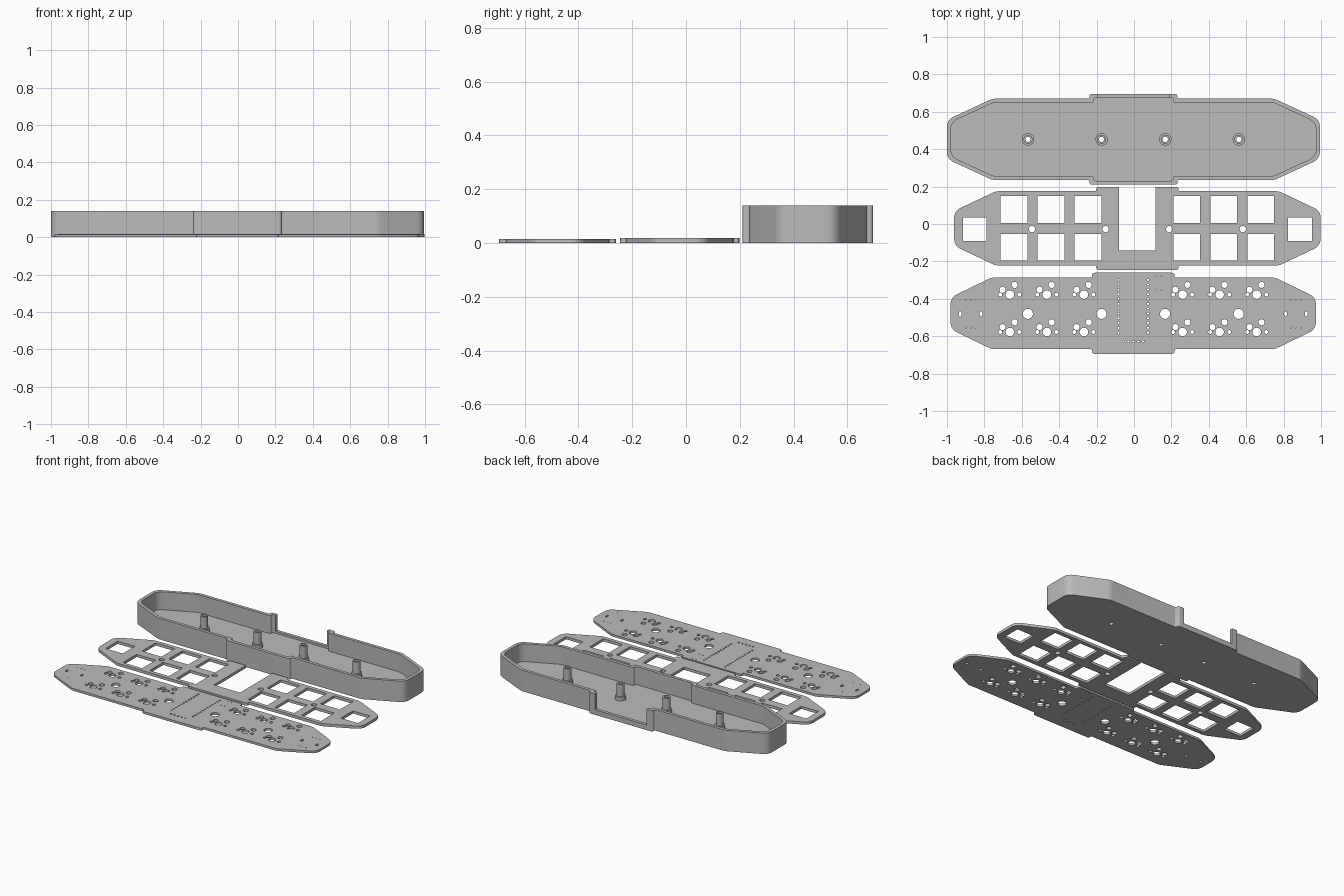
import bpy, math

if "Cube" in bpy.data.objects:
    bpy.data.objects.remove(bpy.data.objects["Cube"])

grey = bpy.data.materials.new("plain grey")
grey.diffuse_color = (0.50, 0.50, 0.50, 1)
grey.use_nodes = True
grey.node_tree.nodes["Principled BSDF"].inputs["Base Color"].default_value = grey.diffuse_color


def fillet(pts, seg=5):
    """Round each (x, y, d) corner; d is the distance cut back along both edges."""
    out = []
    n = len(pts)
    for i, (x, y, d) in enumerate(pts):
        if d == 0:
            out.append((x, y))
            continue
        ends = []
        for q in (pts[i - 1], pts[(i + 1) % n]):
            l = math.hypot(q[0] - x, q[1] - y)
            k = min(d / l, 0.5)
            ends.append((x + (q[0] - x) * k, y + (q[1] - y) * k))
        a, b = ends
        for s in range(seg + 1):
            t = s / seg
            out.append(tuple((1 - t) ** 2 * a[j] + 2 * t * (1 - t) * (x, y)[j] + t * t * b[j]
                             for j in (0, 1)))
    return out


def outline(L, e, c, W, bx, B, t=0, notch=None):
    """Long board with tapered ends and a wider middle, inset by t, opened at the back by notch."""
    L, e, c, W, bx, B = L - t, e - 0.64 * t, c - 0.22 * t, W - t, bx - t, B - t
    quarter = [(bx, B, 0.016), (bx, W, 0.008), (c, W, 0.02), (L, e, 0.04)]
    right = quarter + [(x, -y, d) for x, y, d in reversed(quarter)]
    left = [(-x, y, d) for x, y, d in reversed(right)]
    pts = right + left
    if notch:
        pts = [(notch, B, 0)] + pts + [(-notch, B, 0)]
    return pts


def circle(x, y, r, n=20, ry=None):
    return [(x + r * math.cos(2 * math.pi * i / n), y + (ry or r) * math.sin(2 * math.pi * i / n))
            for i in range(n)]


def rect(x, y, w, h):
    return [(x - w / 2, y - h / 2), (x + w / 2, y - h / 2), (x + w / 2, y + h / 2), (x - w / 2, y + h / 2)]


def sheet(name, loops, z0, z1, loc):
    """Solid sheet from an outer loop and hole loops."""
    cu = bpy.data.curves.new(name, 'CURVE')
    cu.dimensions = '2D'
    cu.fill_mode = 'BOTH'
    cu.extrude = (z1 - z0) / 2
    for loop in loops:
        sp = cu.splines.new('POLY')
        sp.points.add(len(loop) - 1)
        for p, (x, y) in zip(sp.points, loop):
            p.co = (x, y, 0, 1)
        sp.use_cyclic_u = True
    tmp = bpy.data.objects.new(name + "_curve", cu)
    bpy.context.collection.objects.link(tmp)
    dg = bpy.context.evaluated_depsgraph_get()
    me = bpy.data.meshes.new_from_object(tmp.evaluated_get(dg))
    bpy.data.objects.remove(tmp)
    bpy.data.curves.remove(cu)
    ob = bpy.data.objects.new(name, me)
    bpy.context.collection.objects.link(ob)
    ob.location = (loc[0], loc[1], (z0 + z1) / 2)
    me.materials.clear()
    me.materials.append(grey)
    bpy.ops.object.select_all(action='DESELECT')
    ob.select_set(True)
    bpy.context.view_layer.objects.active = ob
    bpy.ops.object.shade_smooth_by_angle(angle=math.radians(30))
    return ob


SCREWS = (-0.5635, -0.17, 0.17, 0.5635)
KEYS = [(s * x, y) for s in (-1, 1) for x in (0.264, 0.462, 0.66) for y in (-0.1, 0.1)]

# Case: floor, open-backed wall, low sill in the opening, hollow screw posts
case = (-0.003, 0.4525)
dims = (0.997, 0.105, 0.752, 0.218, 0.235, 0.2425)
T, NOTCH = 0.021, 0.19
sheet("case_floor", [fillet(outline(*dims))] + [circle(x, 0, 0.014) for x in SCREWS], 0, 0.02, case)
wall = fillet(outline(*dims, notch=NOTCH)) + fillet(outline(*dims, t=T, notch=NOTCH))[::-1]
sheet("case_wall", [wall], 0.02, 0.14, case)
sheet("case_sill", [rect(0, dims[5] - T / 2, 2 * NOTCH, T)], 0.02, 0.034, case)
for x in SCREWS:
    sheet("post_base", [circle(x, 0, 0.033, 24), circle(x, 0, 0.014)], 0.02, 0.045, case)
    sheet("post_shaft", [circle(x, 0, 0.024, 24), circle(x, 0, 0.014)], 0.045, 0.125, case)

# Switch plate: square key openings, end openings, screw holes, slot open at the back
plate = [(0.0975, 0.2215), (0.0975, -0.119), (-0.0975, -0.119), (-0.0975, 0.2215)]
edge = fillet(outline(0.98, 0.093, 0.756, 0.199, 0.22, 0.2215, notch=0.0975))
loops = [edge + plate[2:3] + plate[1:2]]
loops += [rect(x, y * 1.01, 0.143, 0.143) for x, y in KEYS]
loops += [rect(s * 0.87, -0.004, 0.127, 0.127) for s in (-1, 1)]
loops += [circle(x, -0.004, 0.017) for x in SCREWS]
sheet("switch_plate", loops, 0, 0.018, (0.018, -0.0235))

# Circuit board: switch footprints, screw holes, pin rows, end component holes
loops = [fillet(outline(0.977, 0.085, 0.756, 0.192, 0.22, 0.217))]
for x, y in KEYS:
    for dx, dy, r in ((0, 0, 0.023), (-0.051, 0, 0.0105), (0.051, 0, 0.0105),
                      (-0.039, 0.026, 0.0165), (0.026, 0.052, 0.0165)):
        loops.append(circle(x + dx, y + dy, r, 16))
loops += [circle(x, -0.003, 0.027) for x in SCREWS]
pins = [(x, 0.179 - 0.0257 * i) for x in (-0.079, 0.079) for i in range(12)]
pins += [(0.0264 * i, -0.15) for i in range(-2, 3)]
loops += [circle(x, y, 0.006, 10) for x, y in pins]
loops += [circle(x, y, 0.004, 8) for x in (0.125, 0.151) for y in (0.2, 0.125)]
for s in (-1, 1):
    loops += [circle(s * x, -0.003, 0.008, 14, 0.014) for x in (0.814, 0.925)]
    loops += [circle(s * x, y, 0.003, 8) for x in (0.845, 0.868, 0.896) for y in (-0.077, 0.07)]
sheet("circuit_board", loops, 0, 0.015, (-0.004, -0.4775))
